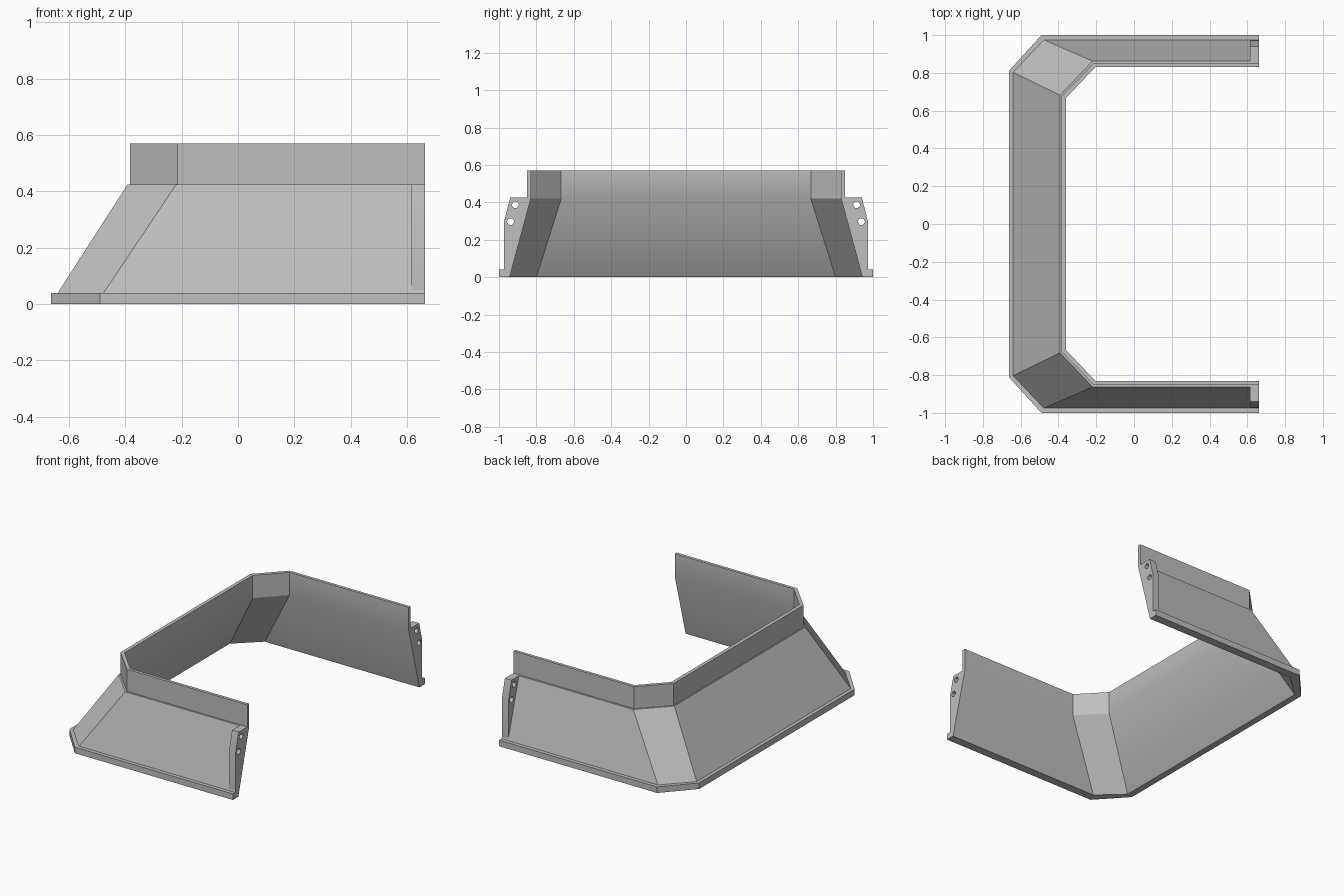
import bpy, bmesh, math

if "Cube" in bpy.data.objects:
    bpy.data.objects.remove(bpy.data.objects["Cube"], do_unlink=True)

END_X = 0.663

grey = bpy.data.materials.new("light grey")
grey.use_nodes = True
colour = (0.52, 0.52, 0.52, 1)
grey.diffuse_color = colour
grey.node_tree.nodes["Principled BSDF"].inputs["Base Color"].default_value = colour


def make_object(name, bm):
    bmesh.ops.recalc_face_normals(bm, faces=bm.faces)
    mesh = bpy.data.meshes.new(name)
    bm.to_mesh(mesh)
    bm.free()
    mesh.materials.append(grey)
    obj = bpy.data.objects.new(name, mesh)
    bpy.context.collection.objects.link(obj)
    return obj


def activate(obj):
    bpy.ops.object.select_all(action='DESELECT')
    obj.select_set(True)
    bpy.context.view_layer.objects.active = obj


def prism(bm, outline, x0, x1):
    # Extrude a y-z outline along x
    face = bm.faces.new([bm.verts.new((x0, y, z)) for y, z in outline])
    moved = bmesh.ops.extrude_face_region(bm, geom=[face])["geom"]
    verts = [v for v in moved if isinstance(v, bmesh.types.BMVert)]
    bmesh.ops.translate(bm, verts=verts, vec=(x1 - x0, 0, 0))


# Surround: a section lofted round a chamfered U
# Each section point: side y, side corner x, back x, back corner y, height
section = [
    (1.0, -0.49, -0.663, 0.81, 0),
    (1.0, -0.49, -0.663, 0.81, 0.04),
    (0.975, -0.477, -0.64, 0.803, 0.04),
    (0.862, -0.219, -0.392, 0.682, 0.425),
    (0.85, -0.215, -0.384, 0.677, 0.425),
    (0.85, -0.215, -0.384, 0.677, 0.57),
    (0.83, -0.205, -0.36, 0.667, 0.57),
    (0.83, -0.205, -0.36, 0.667, 0.42),
    (0.943, -0.465, -0.62, 0.80, 0),
]
bm = bmesh.new()
rails = []
for side, cx, bx, by, z in section:
    half = [(END_X, side), (cx, side), (bx, by)]
    path = [(x, -y) for x, y in half] + half[::-1]
    rails.append([bm.verts.new((x, y, z)) for x, y in path])
for a, b in zip(rails, rails[1:] + rails[:1]):
    for i in range(len(a) - 1):
        bm.faces.new((a[i], a[i + 1], b[i + 1], b[i]))
bm.faces.new([r[0] for r in rails])
bm.faces.new([r[-1] for r in rails])
surround = make_object("sloped_surround", bm)
activate(surround)
bpy.ops.object.shade_smooth_by_angle(angle=math.radians(32))

# End brackets with two bolt holes each
bracket_outline = [(0.945, 0.03), (0.972, 0.03), (0.972, 0.3),
                   (0.94, 0.425), (0.84, 0.425)]
bolt_holes = [(0.912, 0.387), (0.938, 0.297)]
for name, s in (("left_end_bracket", 1), ("right_end_bracket", -1)):
    # Here the two ends sit at +y and -y
    bm = bmesh.new()
    prism(bm, [(s * y, z) for y, z in bracket_outline], 0.615, END_X)
    bracket = make_object(name, bm)

    bm = bmesh.new()
    for y, z in bolt_holes:
        ring = [2 * math.pi * i / 24 for i in range(24)]
        prism(bm, [(s * y + 0.018 * math.cos(t), z + 0.018 * math.sin(t))
                   for t in ring], 0.55, 0.75)
    cutter = make_object("bolt_hole_cutter", bm)
    cutter.hide_render = True

    mod = bracket.modifiers.new("bolt holes", 'BOOLEAN')
    mod.operation = 'DIFFERENCE'
    mod.solver = 'EXACT'
    mod.object = cutter
    activate(bracket)
    bpy.ops.object.modifier_apply(modifier=mod.name)
    bpy.data.objects.remove(cutter, do_unlink=True)
    bpy.ops.object.shade_smooth_by_angle(angle=math.radians(20))
